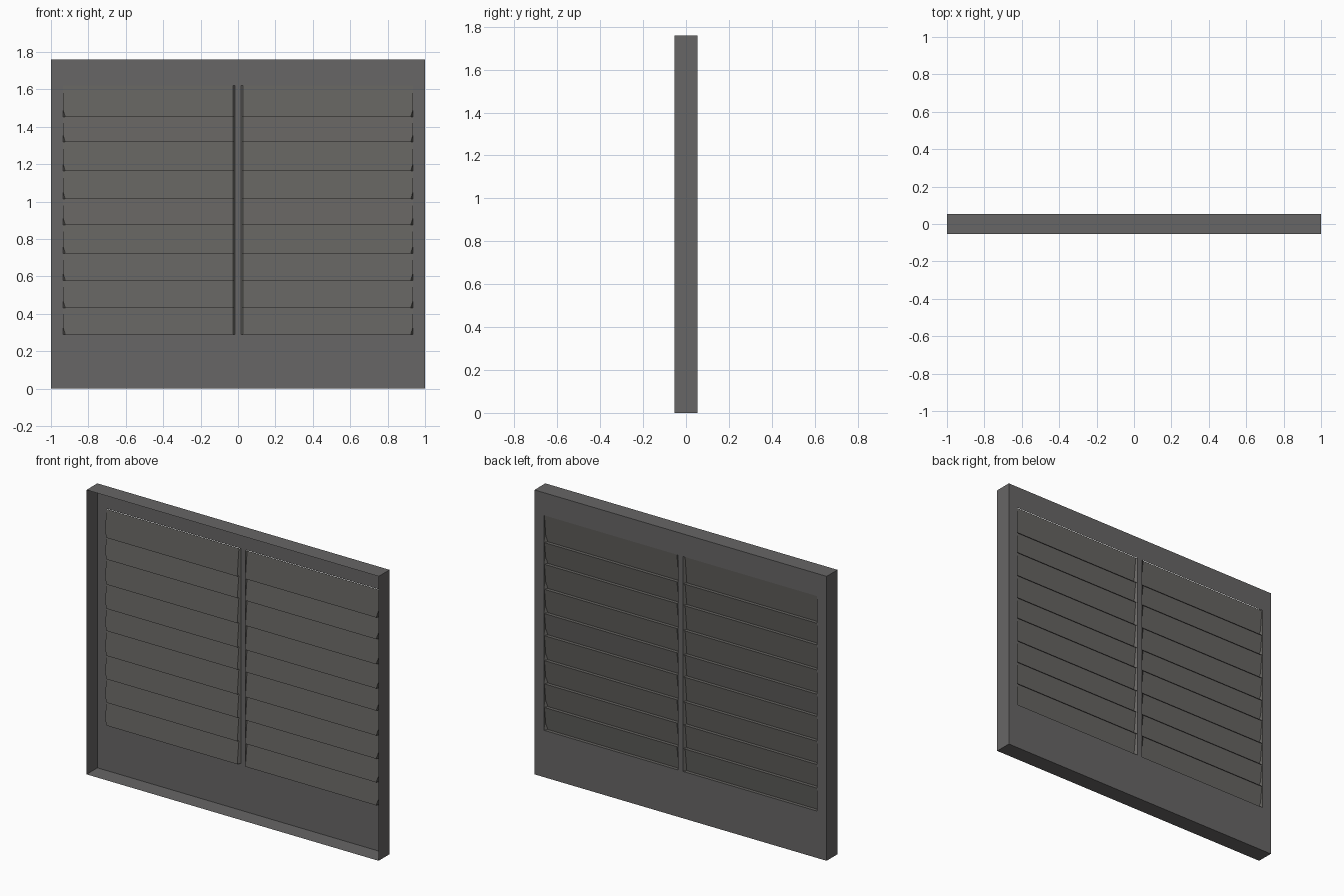
import bpy

if "Cube" in bpy.data.objects:
    bpy.data.objects.remove(bpy.data.objects["Cube"])

W, D, H = 1.0, 0.053, 1.76           # half width, half depth, height
XI, XO = 0.016, 0.935                # louvre opening, inner and outer edge
SLANT, DEPTH, LIP = 0.012, 0.021, 0.004   # slat end inset, projection, top recess
NOTCH = 0.037                        # height of the cut lower slat corner
LEVELS = [1.62, 1.452, 1.318, 1.163, 1.013, 0.876, 0.722, 0.578, 0.432, 0.29]


def paint(name, rgb):
    mat = bpy.data.materials.new(name)
    mat.diffuse_color = (*rgb, 1)
    mat.use_nodes = True
    mat.node_tree.nodes["Principled BSDF"].inputs["Base Color"].default_value = mat.diffuse_color
    return mat


def mesh_object(name, faces, mat):
    """Make a mirrored sheet object from a list of polygons."""
    verts, polys = [], []
    for f in faces:
        polys.append(list(range(len(verts), len(verts) + len(f))))
        verts += f
    me = bpy.data.meshes.new(name)
    me.from_pydata(verts, [], polys)
    me.materials.append(mat)
    ob = bpy.data.objects.new(name, me)
    bpy.context.collection.objects.link(ob)
    mirror = ob.modifiers.new("mirror", 'MIRROR')
    mirror.use_mirror_merge = True
    mirror.merge_threshold = 0.0005
    weld = ob.modifiers.new("weld", 'WELD')
    weld.merge_threshold = 0.0005
    return ob


def back_rect(x0, x1, z0, z1):
    return [(x1, D, z0), (x0, D, z0), (x0, D, z1), (x1, D, z1)]


frame_mat = paint("dark_grey", (0.136, 0.132, 0.132))
slat_mat = paint("warm_dark_grey", (0.132, 0.128, 0.120))

# thin rim, open at the front
mesh_object("rim", [
    [(W, -D, 0), (W, D, 0), (W, D, H), (W, -D, H)],
    [(0, -D, H), (W, -D, H), (W, D, H), (0, D, H)],
    [(0, -D, 0), (0, D, 0), (W, D, 0), (W, -D, 0)],
], frame_mat)

# back panel around the openings, with the centre bar
top, bottom = LEVELS[0], LEVELS[-1]
mesh_object("back_panel", [
    back_rect(0, W, 0, bottom),
    back_rect(0, W, top, H),
    back_rect(XO, W, bottom, top),
    back_rect(0, XI, bottom, top),
], frame_mat)

# louvres: each slat leans forward at its lower edge
slats = []
yt, yb = D - LIP, D - DEPTH
for zt, zb in zip(LEVELS, LEVELS[1:]):
    ym = yb + (yt - yb) * NOTCH / (zt - zb)
    tin, tout = (XI + SLANT, yt, zt), (XO, yt, zt)
    bin_, bout = (XI + SLANT, yb, zb), (XO - SLANT, yb, zb)
    notch = (XO, ym, zb + NOTCH)
    pin_t, pin_b = (XI, D, zt), (XI, D, zb)
    pout_t, pout_b = (XO, D, zt), (XO, D, zb)
    slats += [[tin, bin_, bout, notch, tout],       # sloping face
              [pin_b, pout_b, bout, bin_],          # underside ledge
              [pin_t, pin_b, bin_, tin],            # inner end
              [pout_t, tout, notch, pout_b],        # outer end
              [notch, bout, pout_b]]                # cut lower corner
mesh_object("louvre_slats", slats, slat_mat)
